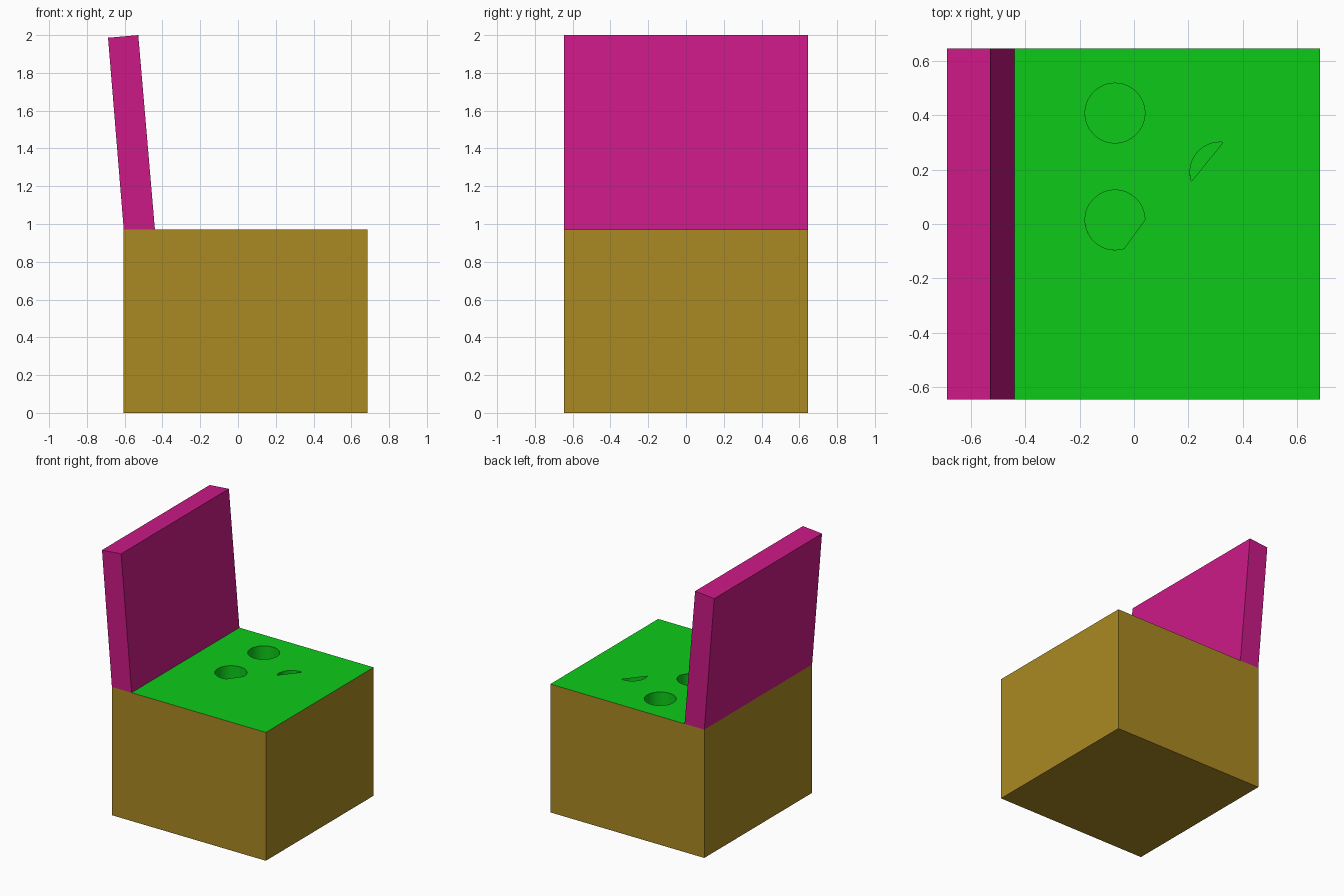
import bpy, bmesh
from math import radians, cos, sin

if "Cube" in bpy.data.objects:
    bpy.data.objects.remove(bpy.data.objects["Cube"])

X0, X1, Y, TOP = -0.605, 0.685, 0.645, 0.972   # box extents
LID_X = -0.44                                  # front edge of the lid foot
R, DEPTH, SEG = 0.11, 0.3, 64                  # round holes


def material(name, rgb):
    m = bpy.data.materials.new(name)
    m.diffuse_color = (*rgb, 1)
    m.use_nodes = True
    m.node_tree.nodes["Principled BSDF"].inputs["Base Color"].default_value = m.diffuse_color
    return m


def finish(name, bm, mat):
    me = bpy.data.meshes.new(name)
    bm.to_mesh(me)
    bm.free()
    me.materials.append(mat)
    ob = bpy.data.objects.new(name, me)
    bpy.context.collection.objects.link(ob)
    return ob


def prism(name, profile, mat, open_top=False):
    """Extrude an x-z profile across the full width in y."""
    bm = bmesh.new()
    face = bm.faces.new([bm.verts.new((x, -Y, z)) for x, z in profile])
    ext = bmesh.ops.extrude_face_region(bm, geom=[face], use_keep_orig=True)
    verts = [g for g in ext["geom"] if isinstance(g, bmesh.types.BMVert)]
    bmesh.ops.translate(bm, verts=verts, vec=(0, 2 * Y, 0))
    bmesh.ops.recalc_face_normals(bm, faces=bm.faces[:])
    if open_top:
        tops = [f for f in bm.faces if f.normal.z > 0.9]
        bmesh.ops.delete(bm, geom=tops, context="FACES_ONLY")
    return finish(name, bm, mat)


def arc(cx, cy, a0, a1):
    n = max(8, round(SEG * (a1 - a0) / 360))
    count = n if a1 - a0 == 360 else n + 1
    angles = [radians(a0 + (a1 - a0) * i / n) for i in range(count)]
    return [(cx + R * cos(a), cy + R * sin(a)) for a in angles]


gold = material("gold", (0.40, 0.25, 0.016))
green = material("green", (0.004, 0.59, 0.01))
magenta = material("magenta", (0.60, 0.01, 0.24))

# Box body, closed on top by the green panel
prism("box", [(X0, 0), (X1, 0), (X1, TOP), (X0, TOP)], gold, open_top=True)

# Opened lid leaning backwards
prism("lid", [(X0, TOP), (LID_X, TOP), (-0.528, 2.0), (-0.688, 1.986)], magenta)

# Hole centre and the part of its rim that is open in the panel
holes = [(-0.07, 0.408, 0, 360), (-0.07, 0.015, 0, 288), (0.316, 0.191, 84, 198)]

# Green panel with its openings
bm = bmesh.new()
outlines = [[(LID_X, -Y), (X1, -Y), (X1, Y), (LID_X, Y)]]
outlines += [arc(*h) for h in holes]
for pts in outlines:
    vs = [bm.verts.new((x, y, TOP)) for x, y in pts]
    for a, b in zip(vs, vs[1:] + vs[:1]):
        bm.edges.new((a, b))
bmesh.ops.triangle_fill(bm, use_beauty=True, use_dissolve=False,
                        edges=bm.edges[:], normal=(0, 0, 1))
for f in bm.faces:
    f.normal_update()
    if f.normal.z < 0:
        f.normal_flip()
finish("top_panel", bm, green)

# Round wells below the openings
for i, (cx, cy, _, _) in enumerate(holes, 1):
    bm = bmesh.new()
    ring = arc(cx, cy, 0, 360)
    hi = [bm.verts.new((x, y, TOP)) for x, y in ring]
    lo = [bm.verts.new((x, y, TOP - DEPTH)) for x, y in ring]
    bm.faces.new(lo)
    for k in range(len(ring)):
        j = (k + 1) % len(ring)
        bm.faces.new((hi[k], hi[j], lo[j], lo[k])).smooth = True
    finish(f"hole_well_{i}", bm, green)
